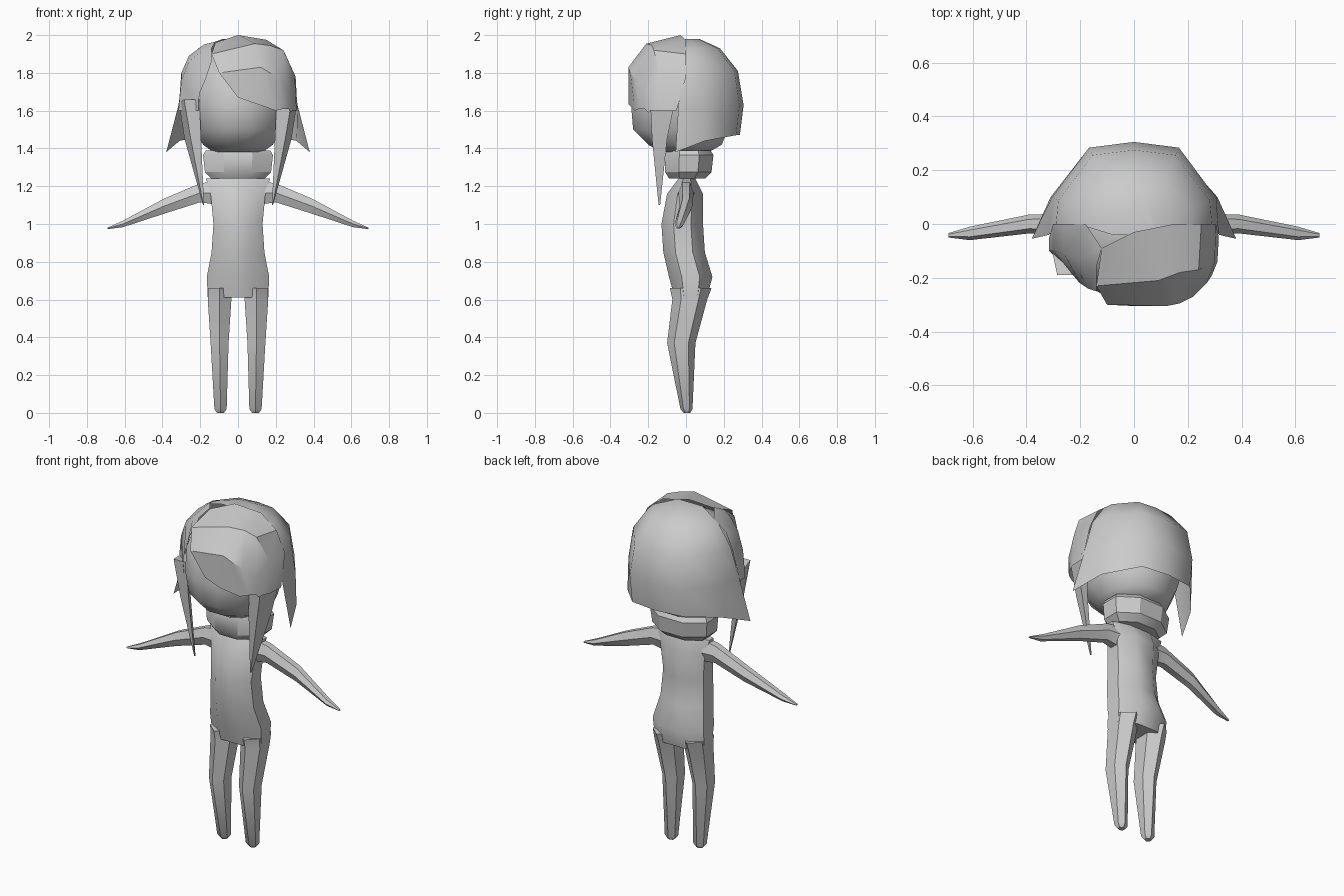
import bpy, bmesh
from math import cos, sin, pi, radians


def finish(name, bm, angle):
    bmesh.ops.remove_doubles(bm, verts=bm.verts, dist=0.0005)
    bmesh.ops.recalc_face_normals(bm, faces=bm.faces)
    mesh = bpy.data.meshes.new(name)
    bm.to_mesh(mesh)
    bm.free()
    ob = bpy.data.objects.new(name, mesh)
    bpy.context.collection.objects.link(ob)
    bpy.ops.object.select_all(action='DESELECT')
    ob.select_set(True)
    bpy.context.view_layer.objects.active = ob
    bpy.ops.object.shade_smooth_by_angle(angle=radians(angle))
    return ob


def surface(name, rows, closed=False, angle=40):
    """Skin rows of points; closed rows also get end caps."""
    bm = bmesh.new()
    grid = [[bm.verts.new(p) for p in row] for row in rows]
    n = len(rows[0])
    for a, b in zip(grid, grid[1:]):
        for i in range(n if closed else n - 1):
            j = (i + 1) % n
            bm.faces.new((a[i], a[j], b[j], b[i]))
    if closed:
        bm.faces.new(grid[0])
        bm.faces.new(grid[-1])
    return finish(name, bm, angle)


def ring(z, x0, x1, y0, y1, n):
    """Polygon at height z with flat sides touching the given limits."""
    k = 1 / cos(pi / n)
    return [((x0 + x1) / 2 + (x1 - x0) / 2 * k * cos((i + .5) * 2 * pi / n),
             (y0 + y1) / 2 + (y1 - y0) / 2 * k * sin((i + .5) * 2 * pi / n), z)
            for i in range(n)]


def column(name, stations, n, angle=40):
    return surface(name, [ring(z, -hx, hx, yf, yb, n) for z, hx, yf, yb in stations],
                   True, angle)


def flip(rows, s):
    return [[(s * x, y, z) for x, y, z in row] for row in rows]


# Torso
column("torso", [(1.24, .17, -.04, .05), (1.16, .145, -.10, .09), (1.0, .13, -.13, .09),
                 (.85, .14, -.12, .10), (.72, .165, -.09, .14), (.61, .16, -.06, .11)], 8)

# Scarf collar
column("collar", [(1.24, .14, -.09, .10), (1.275, .175, -.11, .135),
                  (1.365, .185, -.11, .145), (1.39, .17, -.10, .13)], 8, 30)

# Head
column("head", [(1.38, .13, -.13, .12), (1.42, .185, -.20, .19), (1.50, .23, -.28, .22),
                (1.62, .26, -.29, .25), (1.78, .26, -.275, .25), (1.89, .19, -.19, .19),
                (1.95, .07, -.08, .08)], 12, 50)

# Back hair shell with flared side tips
shell = []
for z, hx, f, b in [(1.98, .08, -.04, .07), (1.93, .21, 0, .18), (1.81, .29, 0, .275),
                    (1.63, .315, -.04, .305), (1.47, .31, -.04, .285)]:
    half = [(hx, f, z), (hx * .97, b * .32, z), (hx * .53, b * .93, z)]
    if z < 1.5:
        half[0], half[1] = (.38, -.055, 1.38), (.31, .1, 1.44)
    shell.append(half + [(0, b, z)] + [(-x, y, w) for x, y, w in reversed(half)])
shell.insert(0, [(x, -.04, 1.98) for x, y, z in shell[0]])
surface("back_hair", shell, angle=50)

# Swept fringe on the +x side
surface("swept_fringe", [
    [(-.12, -.09, 1.96), (0, -.03, 2.0), (.15, 0, 1.975), (.25, 0, 1.9), (.305, 0, 1.78), (.315, -.05, 1.60)],
    [(-.14, -.23, 1.90), (.09, -.21, 1.955), (.17, -.18, 1.945), (.24, -.17, 1.92), (.3, -.14, 1.79), (.31, -.14, 1.60)],
    [(-.10, -.30, 1.80), (.12, -.305, 1.83), (.17, -.295, 1.8), (.22, -.27, 1.77), (.27, -.22, 1.7), (.29, -.19, 1.60)],
    [(0, -.305, 1.67), (.1, -.305, 1.635), (.2, -.27, 1.6), (.24, -.25, 1.61), (.27, -.22, 1.61), (.28, -.2, 1.59)]],
    angle=30)

# Smaller fringe on the -x side
surface("side_fringe", [
    [(-.12, -.09, 1.965), (-.18, 0, 1.95), (-.26, 0, 1.89), (-.3, 0, 1.8), (-.315, -.05, 1.60)],
    [(-.14, -.16, 1.93), (-.2, -.13, 1.91), (-.26, -.11, 1.86), (-.3, -.1, 1.76), (-.315, -.1, 1.60)],
    [(-.14, -.25, 1.86), (-.17, -.24, 1.77), (-.2, -.22, 1.7), (-.21, -.21, 1.65), (-.21, -.2, 1.60)]],
    angle=40)

# Paired side locks, arms and legs
lock = [[(.205, -.19, 1.66), (.285, -.19, 1.66), (.313, -.06, 1.64), (.27, -.06, 1.64)],
        [(.195, -.18, 1.45), (.25, -.18, 1.45), (.283, -.10, 1.45), (.24, -.10, 1.45)],
        [(.18, -.145, 1.10), (.183, -.145, 1.10), (.185, -.137, 1.10), (.18, -.137, 1.10)]]
arm = [[(x, y + hy * cos(i * pi / 3), z + hz * sin(i * pi / 3) / .866) for i in range(6)]
       for x, z, y, hz, hy in [(.13, 1.165, 0, .06, .045), (.2, 1.165, 0, .05, .04),
                               (.39, 1.095, 0, .04, .035), (.61, 1.0, -.035, .017, .025),
                               (.69, .977, -.042, .004, .008)]]
leg = [ring(*s, 6) for s in [(.66, .035, .16, -.07, .12), (.60, .035, .16, -.06, .10),
                             (.37, .05, .145, -.09, .04), (.02, .06, .125, -.025, .03),
                             (0, .075, .11, -.01, .02)]]
for side, s in (("left", 1), ("right", -1)):
    surface(side + "_hair_lock", flip(lock, s), True, 30)
    surface(side + "_arm", flip(arm, s), True)
    surface(side + "_leg", flip(leg, s), True)
